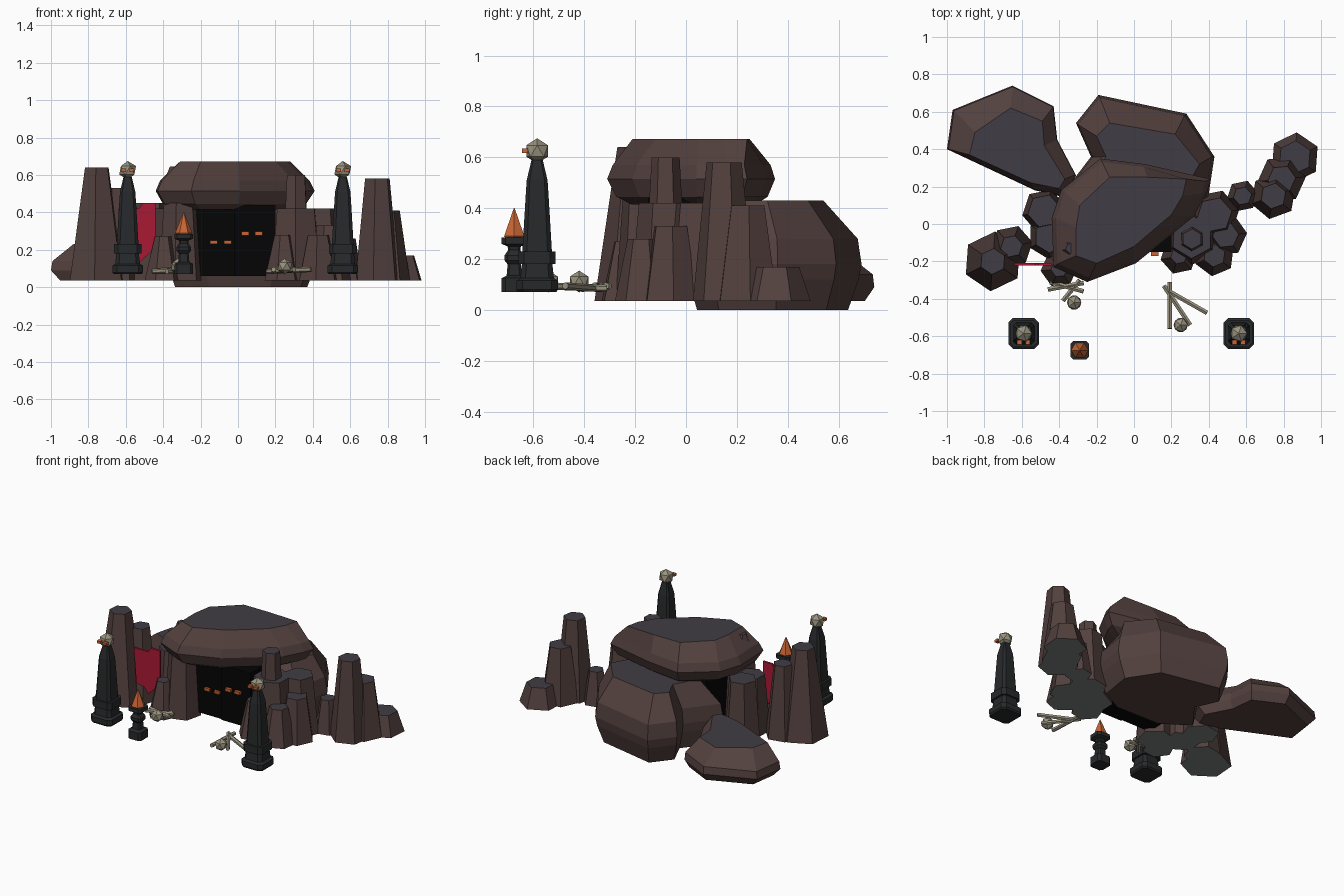
import bpy, bmesh, math
from mathutils import Vector, Matrix

if "Cube" in bpy.data.objects:
    bpy.data.objects.remove(bpy.data.objects["Cube"])

def mat(name, c):
    m = bpy.data.materials.new(name)
    m.diffuse_color = (*c, 1)
    m.use_nodes = True
    m.node_tree.nodes["Principled BSDF"].inputs["Base Color"].default_value = m.diffuse_color
    return m

ROCK = mat("rock", (.085, .052, .048))
CAP = mat("ash_cap", (.052, .046, .058))
BASE = mat("underside", (.2, .21, .205))
DARK = mat("cave_dark", (.0015, .0015, .0015))
IRON = mat("iron", (.02, .022, .023))
BONE = mat("bone", (.32, .29, .21))
FIRE = mat("ember", (.58, .13, .035))
RED = mat("cloth", (.4, .01, .035))

def finish(bm, name, *mats):
    bmesh.ops.recalc_face_normals(bm, faces=bm.faces)
    me = bpy.data.meshes.new(name)
    bm.to_mesh(me)
    bm.free()
    for m in mats:
        me.materials.append(m)
    ob = bpy.data.objects.new(name, me)
    bpy.context.collection.objects.link(ob)
    return ob

def loft(name, rings, *mats):
    """Skin a stack of equal-count rings; mats = sides, top, bottom."""
    bm = bmesh.new()
    rows = [[bm.verts.new(p) for p in r] for r in rings]
    n = len(rows[0])
    for a, b in zip(rows, rows[1:]):
        for i in range(n):
            j = (i + 1) % n
            bm.faces.new((a[i], a[j], b[j], b[i]))
    bm.faces.new(rows[-1]).material_index = 1 if len(mats) > 1 else 0
    bm.faces.new(rows[0][::-1]).material_index = 2 if len(mats) > 2 else 0
    return finish(bm, name, *mats)

def boulder(name, outline, top, levels, ztop):
    """Widest outline scaled at each (scale, z), closed by a flat plateau."""
    c = sum((Vector(p) for p in outline), Vector((0, 0))) / len(outline)
    rings = [[(*(c + (Vector(p) - c) * s), z) for p in outline] for s, z in levels]
    rings.append([(x, y, ztop) for x, y in top])
    return loft(name, rings, ROCK, CAP)

def ngon(x, y, z, r, n=6, rot=0.0):
    return [(x + r * math.cos(rot + k * math.tau / n),
             y + r * math.sin(rot + k * math.tau / n), z) for k in range(n)]

def column(name, x, y, rb, rt, h, rot=0.3, z0=.035):
    """Six-sided tapered basalt pillar."""
    return loft(name, [ngon(x, y, z0, rb, 6, rot), ngon(x, y, h, rt, 6, rot)], ROCK, CAP, BASE)

def square(x, y, z, h, c=.3):
    """Square with clipped corners."""
    k = h * (1 - c)
    return [(x + a, y + b, z) for a, b in
            ((h, -k), (h, k), (k, h), (-k, h), (-h, k), (-h, -k), (-k, -h), (k, -h))]

def box(name, lo, hi, m):
    return loft(name, [[(lo[0], lo[1], z), (hi[0], lo[1], z), (hi[0], hi[1], z), (lo[0], hi[1], z)]
                       for z in (lo[2], hi[2])], m)

def ball(name, p, r, m):
    bm = bmesh.new()
    bmesh.ops.create_icosphere(bm, subdivisions=1, radius=r, matrix=Matrix.Translation(p))
    return finish(bm, name, m)

def stick(name, a, b, r):
    a, b = Vector(a), Vector(b)
    d = b - a
    bm = bmesh.new()
    bmesh.ops.create_cone(bm, cap_ends=True, segments=6, radius1=r, radius2=r, depth=d.length,
                          matrix=Matrix.Translation((a + b) / 2) @ d.to_track_quat('Z', 'Y').to_matrix().to_4x4())
    return finish(bm, name, BONE)

# Boulders
boulder("roof_boulder",
        [(-.18, .35), (.06, .32), (.41, .24), (.39, .17), (.32, .04), (.01, -.21), (-.25, -.31), (-.43, -.23), (-.44, .03), (-.39, .18)],
        [(-.13, .25), (.07, .25), (.28, .24), (.26, .15), (.2, .05), (0, -.12), (-.2, -.21), (-.31, -.17), (-.31, -.02), (-.29, .1)],
        [(.74, .415), (.9, .445), (1, .515), (.94, .57)], .672)
boulder("back_boulder",
        [(-.19, .69), (.28, .59), (.43, .36), (.39, .1), (.2, 0), (-.18, .01), (-.39, .15), (-.23, .36), (-.31, .54)],
        [(-.13, .54), (.22, .48), (.35, .32), (.27, .18), (.15, .12), (-.14, .13), (-.24, .2), (-.15, .36), (-.2, .47)],
        [(.86, 0), (.97, .12), (1, .18), (.96, .28)], .43)
boulder("left_boulder",
        [(-1, .4), (-.97, .61), (-.65, .74), (-.43, .63), (-.41, .45), (-.31, .26), (-.36, .14), (-.53, .18)],
        [(-.88, .37), (-.85, .49), (-.66, .62), (-.49, .55), (-.48, .42), (-.37, .24), (-.4, .19), (-.55, .22)],
        [(.88, .035), (1, .09), (.98, .14)], .23)
column("roof_chip", -.335, -.13, .06, .03, .645, .2, .57)

# Basalt columns: x, y, base radius, top radius, height, turn
for i, c in enumerate([
        # right of the entrance
        (.31, -.07, .15, .115, .42, .5), (.31, -.08, .085, .055, .60, .5),
        (.43, .05, .135, .095, .42, .2), (.49, -.06, .115, .07, .33, .1),
        (.43, -.17, .11, .06, .28, .4), (.24, -.17, .10, .045, .28, .2),
        # far right spires
        (.745, .15, .125, .07, .58, .35), (.79, .24, .13, .075, .41, .1),
        (.86, .355, .135, .09, .17, .45), (.58, .15, .085, .05, .26, .2),
        # left of the entrance
        (-.31, -.16, .12, .09, .45, .3), (-.40, -.24, .10, .045, .27, .1),
        (-.45, -.07, .12, .085, .42, .5), (-.48, .07, .12, .09, .45, .2),
        # far left spires
        (-.755, -.2, .16, .07, .64, .45), (-.655, -.12, .115, .06, .53, .2)]):
    column(f"basalt_column_{i + 1}", *c)

# Cave mouth and glowing eyes
box("cave_mouth_left", (-.24, -.14, .06), (-.02, .12, .425), DARK)
box("cave_mouth_right", (-.02, -.15, .06), (.2, .12, .44), DARK)
for x, z, y in ((-.13, .24, -.15), (-.055, .24, -.15), (.04, .287, -.165), (.11, .287, -.165)):
    box("cave_eye", (x - .02, y - .005, z - .01), (x + .02, y + .02, z + .01), FIRE)

# Hanging torn banner
cloth = [(-.64, .42), (-.53, .42), (-.51, .45), (-.44, .45), (-.44, .21), (-.53, .13), (-.56, .17), (-.62, .18)]
loft("banner", [[(x, y, z) for x, z in cloth] for y in (-.222, -.208)], RED)

# Skull-topped posts
for x in (-.59, .56):
    y = -.585
    loft("post", [square(x, y, z, h) for h, z in (
        (.075, .07), (.082, .08), (.082, .115), (.066, .125), (.06, .18), (.073, .18), (.073, .23),
        (.058, .23), (.045, .45), (.041, .51), (.022, .59))], IRON)
    ball("post_skull", (x, y, .625), .05, BONE)
    for s in (-1, 1):
        box("skull_eye", (x + s * .022 - .013, y - .06, .617), (x + s * .022 + .013, y - .035, .634), FIRE)

# Brazier with flame
x, y = -.29, -.675
loft("brazier", [square(x, y, z, h) for h, z in (
    (.05, .07), (.05, .125), (.03, .135), (.026, .18), (.038, .195), (.038, .215), (.024, .235),
    (.026, .25), (.05, .26), (.05, .285))], IRON)
loft("flame", [ngon(x, y, .275, .035, 6), ngon(x, y, .29, .046, 6), ngon(x, y, .4, .002, 6)], FIRE)

# Bone piles
for a, b in (((.19, -.31), (.19, -.56)), ((.17, -.35), (.39, -.475)), ((.16, -.33), (.3, -.54)),
             ((-.46, -.35), (-.27, -.315)), ((-.45, -.31), (-.27, -.36)), ((-.38, -.41), (-.29, -.3))):
    stick("bone", (*a, .085), (*b, .095), .014)
ball("bone_pile_skull_left", (-.32, -.42, .112), .043, BONE)
ball("bone_pile_skull_right", (.25, -.54, .112), .043, BONE)
